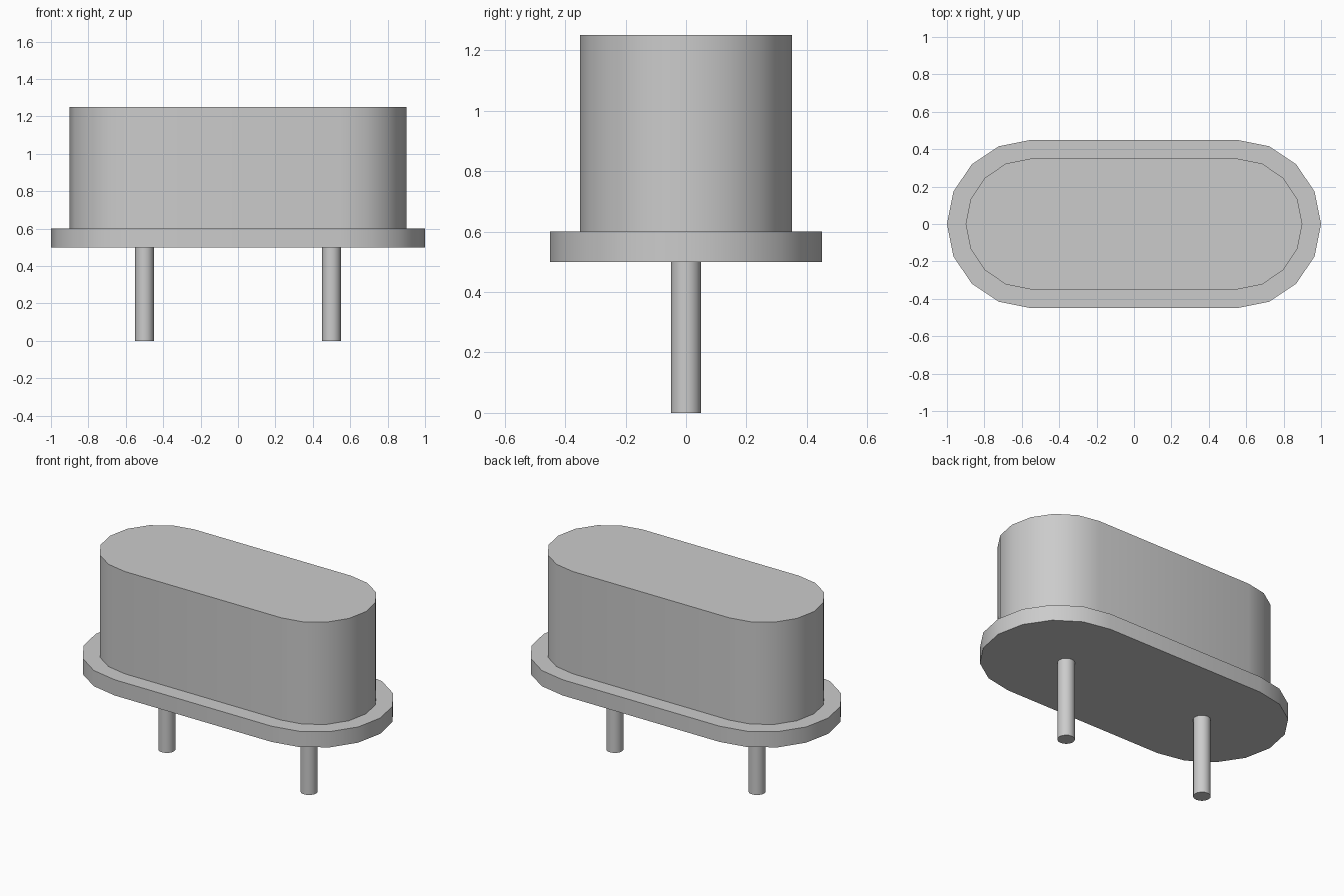
import bpy, bmesh, math

cube = bpy.data.objects.get("Cube")
if cube:
    bpy.data.objects.remove(cube, do_unlink=True)

# Single metal colour
metal = bpy.data.materials.new("light grey metal")
metal.use_nodes = True
colour = (0.6, 0.6, 0.6, 1.0)
metal.diffuse_color = colour
metal.node_tree.nodes["Principled BSDF"].inputs["Base Color"].default_value = colour


def stadium(half_length, radius, steps=8):
    """Outline with straight sides and rounded ends."""
    points = []
    for side, start in ((1, -math.pi / 2), (-1, math.pi / 2)):
        for i in range(steps + 1):
            a = start + math.pi * i / steps
            points.append((side * half_length + radius * math.cos(a), radius * math.sin(a)))
    return points


def circle(x, radius, sides=16):
    return [(x + radius * math.cos(2 * math.pi * i / sides),
             radius * math.sin(2 * math.pi * i / sides)) for i in range(sides)]


def extrude(name, outline, z0, z1):
    """Closed prism from an outline, smooth around its sides."""
    bm = bmesh.new()
    base = bm.faces.new([bm.verts.new((x, y, z0)) for x, y in outline])
    top = bmesh.ops.extrude_face_region(bm, geom=[base], use_keep_orig=True)["geom"]
    verts = [v for v in top if isinstance(v, bmesh.types.BMVert)]
    bmesh.ops.translate(bm, vec=(0, 0, z1 - z0), verts=verts)
    bmesh.ops.recalc_face_normals(bm, faces=bm.faces)
    mesh = bpy.data.meshes.new(name)
    bm.to_mesh(mesh)
    bm.free()
    mesh.materials.append(metal)
    obj = bpy.data.objects.new(name, mesh)
    bpy.context.collection.objects.link(obj)
    bpy.ops.object.select_all(action='DESELECT')
    obj.select_set(True)
    bpy.context.view_layer.objects.active = obj
    bpy.ops.object.shade_smooth_by_angle(angle=math.radians(30))
    return obj


# Can and its wider base flange
extrude("base_flange", stadium(0.55, 0.45), 0.5, 0.6)
extrude("can_body", stadium(0.55, 0.35), 0.6, 1.25)

# Two round leads
for name, x in (("left_pin", 0.5), ("right_pin", -0.5)):
    extrude(name, circle(x, 0.05), 0.0, 0.5)
